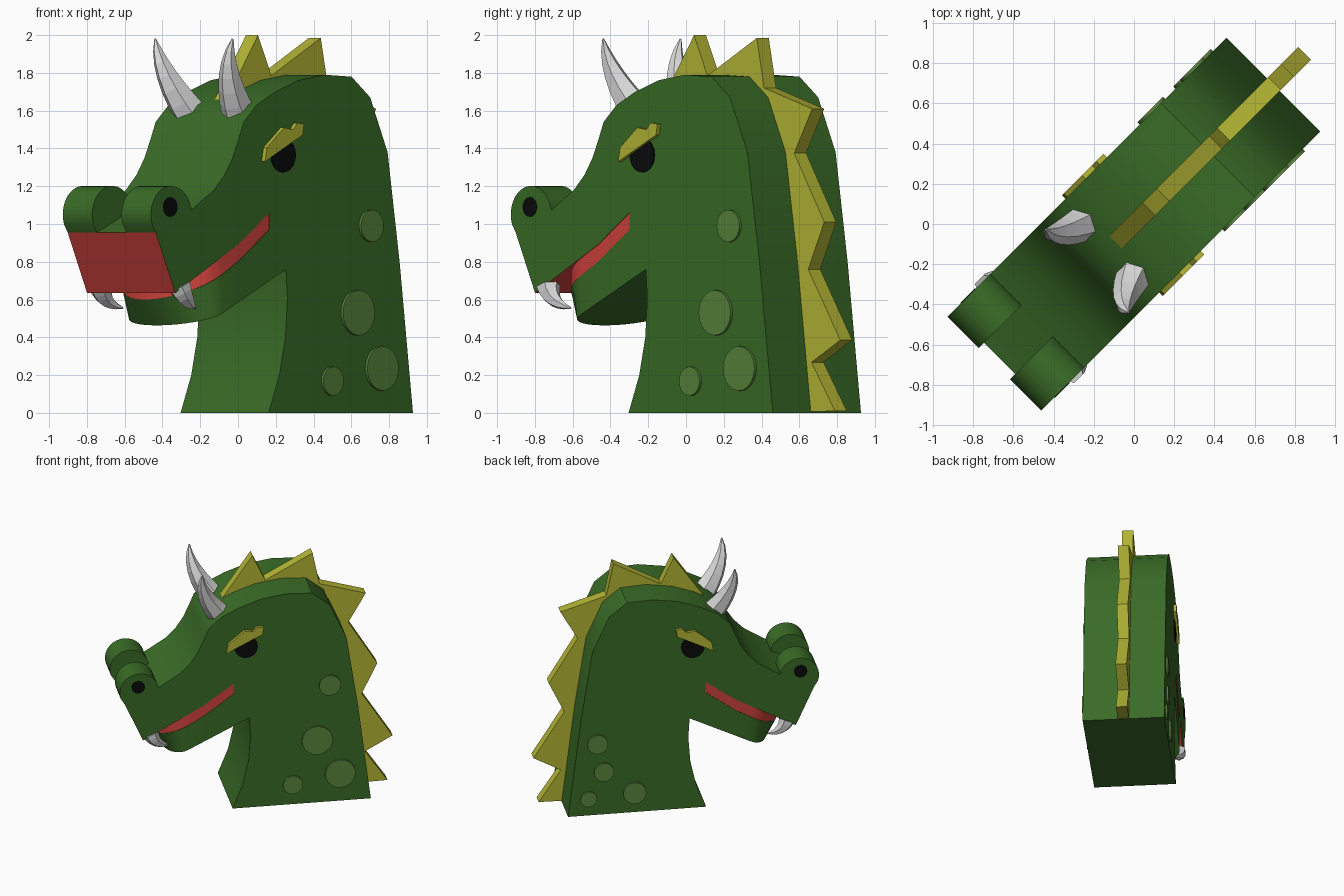
import bpy, bmesh, math
from mathutils import Vector

old = bpy.data.objects.get("Cube")
if old:
    bpy.data.objects.remove(old, do_unlink=True)

HALF = 0.33          # half width of the head
R2 = math.sqrt(0.5)


def world(s, t, z):
    """s runs from snout to nape, t across the head, turned 45 degrees."""
    return Vector(((s + t) * R2, (s - t) * R2, z))


def material(name, rgb):
    m = bpy.data.materials.new(name)
    m.use_nodes = True
    m.diffuse_color = (*rgb, 1)
    m.node_tree.nodes["Principled BSDF"].inputs["Base Color"].default_value = (*rgb, 1)
    return m


green = material("scale green", (0.042, 0.15, 0.02))
light_green = material("spot green", (0.10, 0.235, 0.045))
yellow = material("crest yellow", (0.46, 0.47, 0.035))
red = material("mouth red", (0.65, 0.055, 0.046))
white = material("horn white", (0.72, 0.72, 0.72))
black = material("eye black", (0.003, 0.003, 0.003))


def finish(bm, name, mats, angle=None, rule=None):
    bmesh.ops.recalc_face_normals(bm, faces=bm.faces[:])
    if rule:
        for f in bm.faces:
            f.material_index = rule(f)
    mesh = bpy.data.meshes.new(name)
    bm.to_mesh(mesh)
    bm.free()
    ob = bpy.data.objects.new(name, mesh)
    bpy.context.collection.objects.link(ob)
    for m in mats:
        mesh.materials.append(m)
    if angle:
        bpy.ops.object.select_all(action='DESELECT')
        ob.select_set(True)
        bpy.context.view_layer.objects.active = ob
        bpy.ops.object.shade_smooth_by_angle(angle=math.radians(angle))
    return ob


def loft(bm, rings):
    """Skin a list of equal point rings and cap both ends."""
    vs = [[bm.verts.new(world(*p)) for p in ring] for ring in rings]
    n = len(rings[0])
    for a, b in zip(vs, vs[1:]):
        for i in range(n):
            bm.faces.new((a[i], a[(i + 1) % n], b[(i + 1) % n], b[i]))
    bm.faces.new(vs[0])
    bm.faces.new(vs[-1])


def prism(name, profile, t0, t1, mats, angle=None, rule=None):
    bm = bmesh.new()
    loft(bm, [[(s, t, z) for s, z in profile] for t in (t0, t1)])
    return finish(bm, name, mats, angle, rule)


def arc(s, z, r, a0, a1, n):
    steps = [math.radians(a0 + (a1 - a0) * i / n) for i in range(n + 1)]
    return [(s + r * math.cos(a), z + r * math.sin(a)) for a in steps]


def disc(name, s, z, r, side, height, mat):
    prism(name, arc(s, z, r, 0, 342, 19), side * (HALF - 0.01),
          side * (HALF + height), [mat], 40)


def interp(x, pts):
    for (x0, y0), (x1, y1) in zip(pts, pts[1:]):
        if x <= x1:
            break
    return y0 + (y1 - y0) * (x - x0) / (x1 - x0)


# Head and neck, with the roof of the mouth in red
head = [(-0.10, 0), (-0.02, 0.2), (0.025, 0.4), (0.04, 0.6), (0.03, 0.76),
        (-0.093, 0.70), (-0.093, 1.06), (-0.33, 0.89), (-0.80, 0.635),
        (-0.945, 0.955), (-0.67, 1.08), (-0.51, 1.18), (-0.43, 1.26),
        (-0.37, 1.35), (-0.32, 1.46), (-0.287, 1.54), (-0.19, 1.63),
        (-0.05, 1.70), (0.12, 1.76), (0.32, 1.79), (0.52, 1.78), (0.66, 1.67),
        (0.79, 1.38), (0.88, 0.8), (0.98, 0)]
prism("head_and_neck", head, -HALF, HALF, [green, red], 30,
      lambda f: int(f.normal.z < -0.3 and f.calc_center_median().z > 0.75))

# Lower jaw and mouth lining, rounded at the chin
LIP = [(-0.7, 0.60), (-0.47, 0.72), (-0.33, 0.80), (-0.093, 0.97)]
CHIN = [(-0.7, 0.43), (-0.47, 0.515), (-0.093, 0.70)]
ROOF = [(-0.8, 0.64), (-0.33, 0.895), (-0.093, 1.065)]


def jaw_slab(name, top, bottom, width, lean, mat):
    plan = [(-0.093, 0), (-0.21, 0), (-0.33, 0)]
    plan += [(-0.45, math.radians(a)) for a in range(0, 89, 11)]
    rings = []
    for s, a in plan:
        st = s - 0.25 * math.sin(a)
        sb = st + lean * math.sin(a)
        w = width * math.cos(a)
        zt, zb = interp(st, top), interp(sb, bottom)
        rings.append([(st, -w, zt), (st, w, zt), (sb, w, zb), (sb, -w, zb)])
    bm = bmesh.new()
    loft(bm, rings)
    finish(bm, name, [mat], 35)


jaw_slab("lower_jaw", LIP, CHIN, HALF, 0.09, green)
jaw_slab("mouth_lining", ROOF, LIP, HALF - 0.004, 0, red)

# Spiny crest along the head and neck
crest = [(-0.13, 1.66), (0.105, 2.0), (0.205, 1.785), (0.575, 1.985),
         (0.63, 1.72), (0.99, 1.61), (0.855, 1.375), (1.08, 1.01),
         (0.96, 0.76), (1.2, 0.385), (0.985, 0.268), (1.16, 0.01), (0.9, 0.005),
         (0.72, 1.3), (0.5, 1.65), (0.2, 1.7), (-0.05, 1.6)]
prism("spiny_crest", crest, -0.045, 0.045, [yellow])


def horn(name, a, b, c, radius, side, sides=6, steps=6):
    """Tapered horn on a curve that passes through a, b and c."""
    a, b, c = Vector(a), Vector(b), Vector(c)
    mid = 2 * b - (a + c) / 2
    rings = []
    for i in range(steps + 1):
        u = i / steps
        p = (1 - u) ** 2 * a + 2 * u * (1 - u) * mid + u * u * c
        d = ((1 - u) * (mid - a) + u * (c - mid)).normalized()
        e = d.cross(Vector((0, 1, 0))).normalized()
        g = d.cross(e)
        r = radius * max(1 - u, 0.02) ** 0.75
        ring = []
        for k in range(sides):
            w = math.tau * k / sides
            q = p + r * (math.cos(w) * e + math.sin(w) * g)
            ring.append((q.x, side * q.y, q.z))
        rings.append(ring)
    bm = bmesh.new()
    loft(bm, rings)
    finish(bm, name, [white])


brow = [(-0.153, 1.33), (-0.139, 1.405), (-0.011, 1.51), (0.059, 1.5),
        (0.088, 1.535), (0.14, 1.53), (0.13, 1.47), (0.066, 1.44)]
nostril = [(-0.945, 0.955)] + arc(-0.83, 1.05, 0.152, 200, -20, 18)

# Paired face parts
for label, side in (("right", -1), ("left", 1)):
    prism(label + "_nostril", nostril, side * 0.11, side * HALF, [green], 30)
    disc(label + "_nostril_hole", -0.838, 1.09, 0.052, side, 0.004, black)
    disc(label + "_eye", 0.005, 1.365, 0.092, side, 0.007, black)
    prism(label + "_eyebrow", brow, side * (HALF - 0.01), side * (HALF + 0.025), [yellow])
    horn(label + "_horn", (-0.17, 0.18, 1.58), (-0.30, 0.235, 1.79),
         (-0.33, 0.29, 1.98), 0.095, side)
    horn(label + "_fang", (-0.735, 0.295, 0.67), (-0.68, 0.30, 0.595),
         (-0.59, 0.27, 0.555), 0.065, side)

# Neck spots, each side with its own pattern
spots = {1: [(0.66, 0.99, 0.085), (0.56, 0.53, 0.12), (0.74, 0.235, 0.118), (0.37, 0.168, 0.077)],
         -1: [(0.75, 0.60, 0.08), (0.70, 0.36, 0.078), (0.82, 0.14, 0.065), (0.46, 0.165, 0.09)]}
for side, group in spots.items():
    for i, (s, z, r) in enumerate(group):
        disc(f"neck_spot_{'left' if side > 0 else 'right'}_{i + 1}", s, z, r, side, 0.016, light_green)
